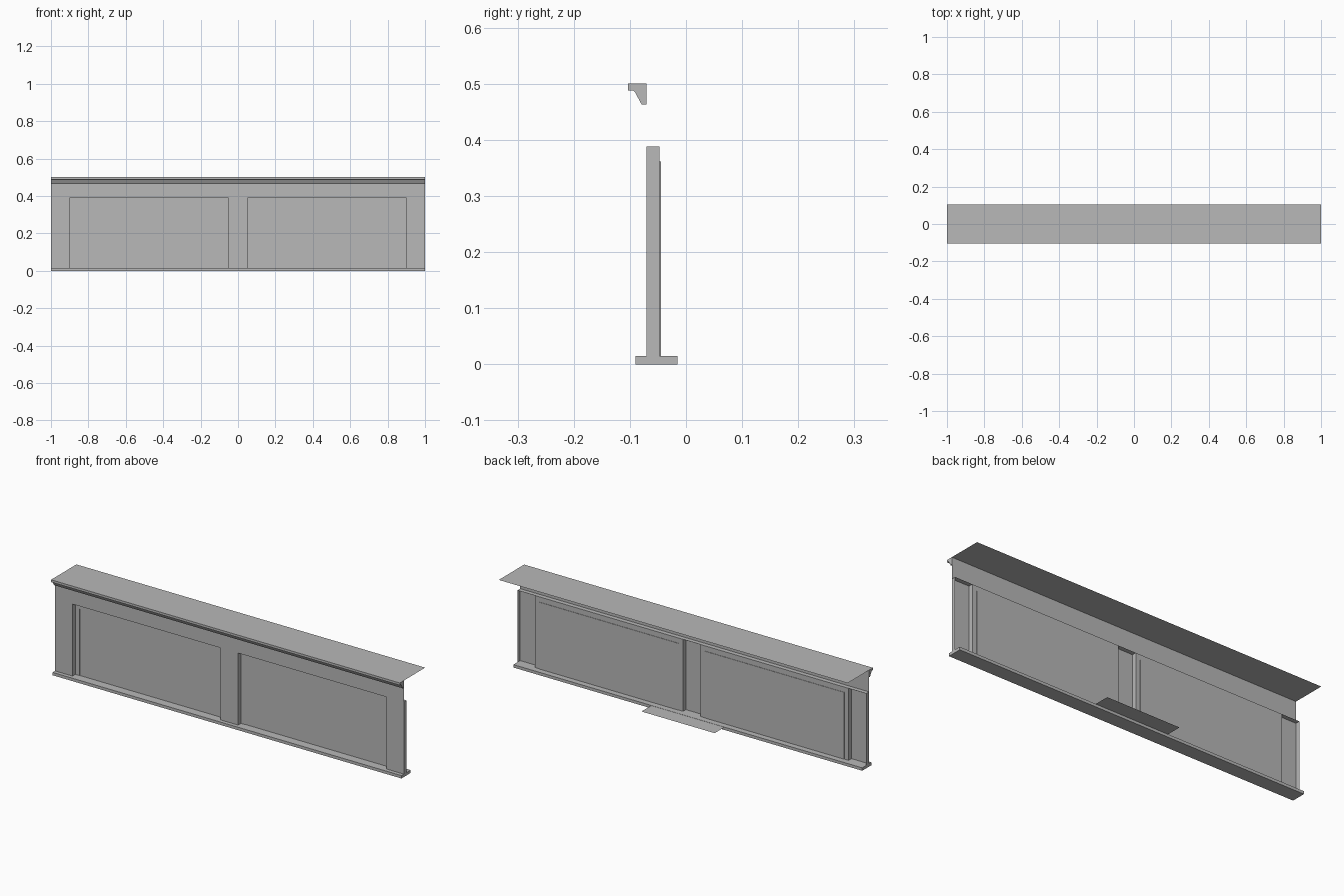
import bpy

if "Cube" in bpy.data.objects:
    bpy.data.objects.remove(bpy.data.objects["Cube"], do_unlink=True)

grey = bpy.data.materials.new("plain_grey")
grey.use_nodes = True
COLOUR = (0.48, 0.48, 0.48, 1)
grey.diffuse_color = COLOUR
grey.node_tree.nodes["Principled BSDF"].inputs["Base Color"].default_value = COLOUR

# Main depths and heights
WALL, FRAME, PANEL = -0.07, -0.047, -0.045
BASE_TOP, SHELF, TOP = 0.015, 0.388, 0.5
END = 1.0


def make(name, verts, faces):
    mesh = bpy.data.meshes.new(name)
    mesh.from_pydata(verts, [], faces)
    mesh.materials.append(grey)
    obj = bpy.data.objects.new(name, mesh)
    bpy.context.collection.objects.link(obj)
    return obj


def quads(name, quad_list):
    verts = [v for q in quad_list for v in q]
    return make(name, verts, [range(i, i + 4) for i in range(0, len(verts), 4)])


def front(x0, x1, z0, z1, y):
    """Upright sheet facing the front."""
    return [(x0, y, z0), (x1, y, z0), (x1, y, z1), (x0, y, z1)]


def level(x0, x1, y0, y1, z, up=True):
    """Level sheet facing up or down."""
    q = [(x0, y0, z), (x1, y0, z), (x1, y1, z), (x0, y1, z)]
    return q if up else q[::-1]


def side(x, y0, y1, z0, z1, facing):
    """Upright sheet facing +x or -x."""
    q = [(x, y0, z0), (x, y1, z0), (x, y1, z1), (x, y0, z1)]
    return q if facing > 0 else q[::-1]


def extrude_profile(name, profile):
    """Solid moulding running the whole length."""
    n = len(profile)
    verts = [(x, y, z) for x in (-END, END) for y, z in profile]
    faces = [(i, i + n, (i + 1) % n + n, (i + 1) % n) for i in range(n)]
    return make(name, verts, faces + [range(n), range(2 * n - 1, n - 1, -1)][:2])


def fix_normals(obj):
    import bmesh
    bm = bmesh.new()
    bm.from_mesh(obj.data)
    bmesh.ops.recalc_face_normals(bm, faces=bm.faces)
    bm.to_mesh(obj.data)
    bm.free()


# Base plinth and cornice moulding
fix_normals(extrude_profile("base_plinth", [
    (-0.09, 0), (-0.015, 0), (-0.015, BASE_TOP), (-0.09, BASE_TOP)]))
fix_normals(extrude_profile("cornice", [
    (-0.103, TOP), (-0.103, 0.488), (-0.094, 0.488), (-0.091, 0.485),
    (-0.079, 0.463), (WALL, 0.463), (WALL, TOP)]))

# Thin top cover and the small tab behind the plinth
quads("top_cover", [level(-END, END, WALL, 0.105, TOP)])
quads("rear_tab", [level(-0.21, 0.21, -0.015, 0.065, BASE_TOP - 0.001)])

# Front wall sheet around the two openings
quads("front_wall", [
    front(-END, END, SHELF, TOP, WALL),
    front(-END, -0.9, BASE_TOP, SHELF, WALL),
    front(-0.05, 0.05, BASE_TOP, SHELF, WALL),
    front(0.9, END, BASE_TOP, SHELF, WALL)])

# Ledge above the openings and the returns at both ends
quads("wall_ledge", [level(-END, END, WALL, FRAME, SHELF, up=False)])
quads("end_returns", [side(s * END, WALL, FRAME, BASE_TOP, SHELF, -s) for s in (-1, 1)])

# Two recessed panels, each with a flat frame and a slightly deeper field
for label, x0, x1 in (("right", -0.9, -0.05), ("left", 0.05, 0.9)):
    a, b, head = x0 + 0.025, x1 - 0.025, 0.361
    quads(label + "_opening_jambs", [
        side(x0, WALL, FRAME, BASE_TOP, SHELF, 1),
        side(x1, WALL, FRAME, BASE_TOP, SHELF, -1)])
    quads(label + "_panel_frame", [
        front(x0, a, BASE_TOP, SHELF, FRAME),
        front(b, x1, BASE_TOP, SHELF, FRAME),
        front(a, b, head, SHELF, FRAME)])
    quads(label + "_panel", [
        front(a, b, BASE_TOP, head, PANEL),
        side(a, FRAME, PANEL, BASE_TOP, head, 1),
        side(b, FRAME, PANEL, BASE_TOP, head, -1),
        level(a, b, FRAME, PANEL, head, up=False)])
